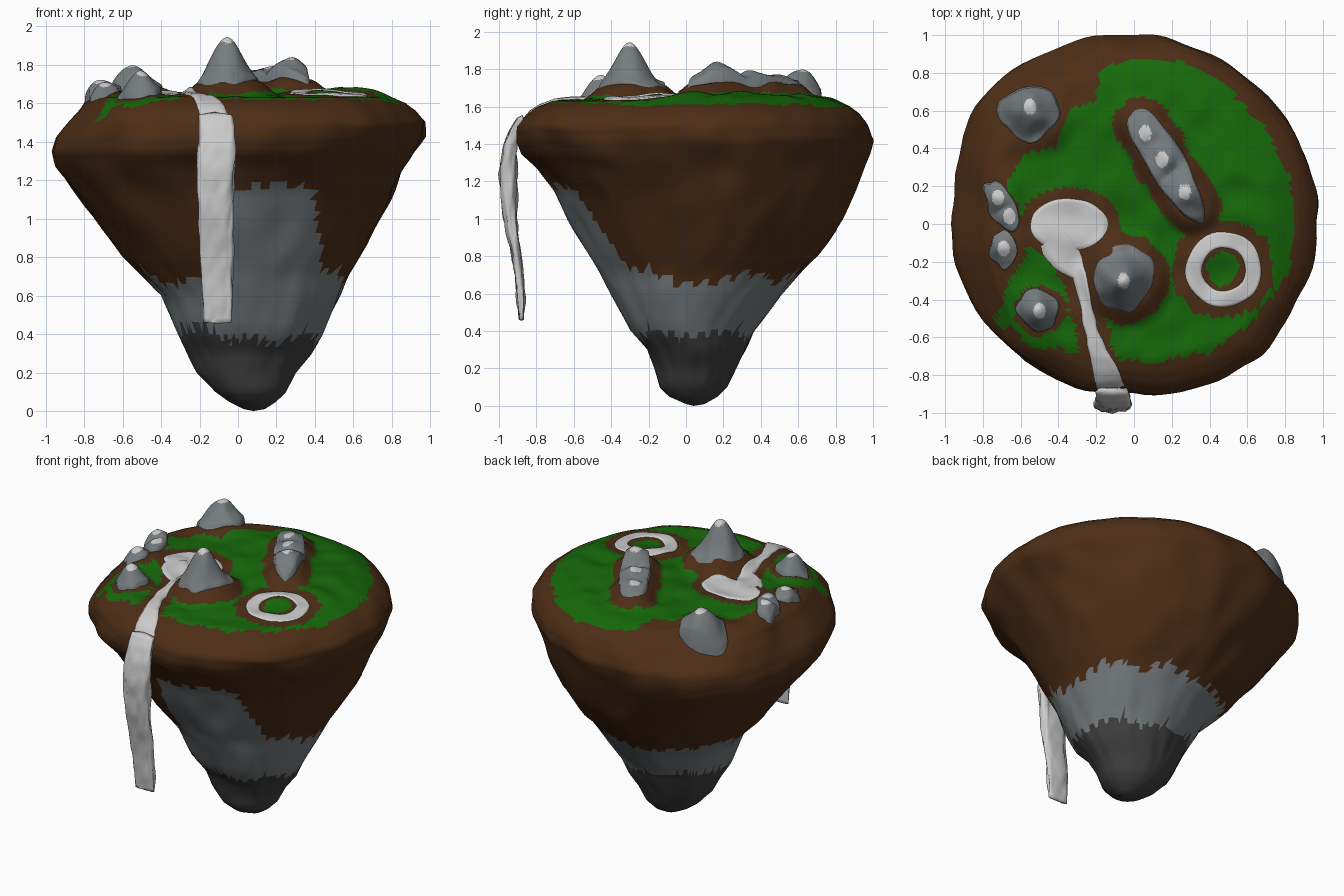
import bpy, math
from mathutils import Vector, noise
from mathutils.bvhtree import BVHTree

if "Cube" in bpy.data.objects:
    bpy.data.objects.remove(bpy.data.objects["Cube"])

def material(name, rgb):
    m = bpy.data.materials.new(name)
    m.diffuse_color = (*rgb, 1)
    m.use_nodes = True
    m.node_tree.nodes["Principled BSDF"].inputs["Base Color"].default_value = m.diffuse_color
    return m

BROWN = material("earth", (0.075, 0.027, 0.008))
GREEN = material("grass", (0.008, 0.14, 0.003))
ROCK = material("rock", (0.18, 0.2, 0.21))
DARK = material("dark_rock", (0.05, 0.05, 0.05))
SNOW = material("snow", (0.6, 0.6, 0.6))

def nz(x, y, z=0.0, f=4.0):
    return noise.noise(Vector((x * f + 3.1, y * f + 1.7, z * f + 0.4)))

def smooth(a, b, v):
    t = min(1, max(0, (v - a) / (b - a)))
    return t * t * (3 - 2 * t)

def lerp_rows(table, n):
    out = []
    for a, b in zip(table, table[1:]):
        out += [[p + (q - p) * k / n for p, q in zip(a, b)] for k in range(n)]
    return out + [list(table[-1])]

def path_dist(x, y, pts):
    p, best = Vector((x, y)), 9
    for a, b in zip(pts, pts[1:]):
        a, b = Vector(a[:2]), Vector(b[:2])
        t = min(1, max(0, (p - a).dot(b - a) / (b - a).length_squared))
        best = min(best, (p - a - (b - a) * t).length)
    return best

def inside(x, y, poly):
    hit = False
    for (x1, y1), (x2, y2) in zip(poly, poly[1:] + poly[:1]):
        if (y1 > y) != (y2 > y) and x < (x2 - x1) * (y - y1) / (y2 - y1) + x1:
            hit = not hit
    return hit

def build(name, rows, mats=(), pick=None, closed=True):
    """Skin rows of points; a row of one point becomes a pole."""
    verts, faces, start = [], [], []
    for r in rows:
        start.append(len(verts))
        verts += [tuple(p) for p in r]
    for k in range(len(rows) - 1):
        a, b, na, nb = start[k], start[k + 1], len(rows[k]), len(rows[k + 1])
        n = max(na, nb)
        for i in range(n if closed else n - 1):
            j = (i + 1) % n
            if na == 1:
                faces.append((a, b + j, b + i))
            elif nb == 1:
                faces.append((a + i, a + j, b))
            else:
                faces += [(a + i, a + j, b + j), (a + i, b + j, b + i)]
    me = bpy.data.meshes.new(name)
    me.from_pydata(verts, [], faces)
    for m in mats:
        me.materials.append(m)
    for p in me.polygons:
        p.use_smooth = True
        if pick:
            p.material_index = pick(p.center)
    ob = bpy.data.objects.new(name, me)
    bpy.context.collection.objects.link(ob)
    return ob, BVHTree.FromPolygons(verts, faces)

# Layout shared by terrain, water and peaks
RIVER = [(-0.43, -0.07, .10), (-0.36, -0.18, .085), (-0.29, -0.27, .042), (-0.26, -0.4, .032),
         (-0.23, -0.55, .037), (-0.19, -0.68, .05), (-0.15, -0.78, .07), (-0.12, -0.88, .088)]
RIDGE = [(0.04, 0.53), (0.15, 0.34), (0.31, 0.09)]
LEFT = [(-.74, .17), (-.67, .03), (-.69, -.16)]
LAWN = [(0, .87), (.25, .87), (.5, .72), (.7, .5), (.82, .25), (.85, 0), (.82, -.25), (.65, -.5),
        (.4, -.68), (.1, -.73), (-.12, -.72), (-.3, -.68), (-.55, -.65), (-.72, -.5), (-.67, -.3),
        (-.55, -.15), (-.58, 0), (-.67, .2), (-.6, .35), (-.4, .42), (-.35, .6), (-.2, .66), (-.18, .82)]

def ground(x, y, t):
    h = 0.08 * smooth(.28, .14, math.hypot(x + .05, y + .29))
    h = max(h, 0.065 * smooth(.17, .07, path_dist(x, y, RIDGE)))
    h = max(h, 0.03 * smooth(.17, .09, math.hypot(x + .5, y + .46)))
    h = max(h, 0.03 * smooth(.15, .05, path_dist(x, y, LEFT)))
    h = max(h, 0.04 * smooth(.25, .12, math.hypot(x + .54, y - .57)))
    h += 0.03 * smooth(-.2, .8, x + y)      # land rises to the back right
    return 1.63 + 0.015 * (1 - t ** 3) + (h + .025 * nz(x, y, f=7)) * (1 - t ** 12)

def terrain(c):
    x, y, z = c
    if z > 1.5:
        j = nz(x, y, z, 14)
        ring = math.hypot(x - .47, y + .24)
        if ring < .085 + .02 * j:
            return 1
        j *= 0.025
        bare = (ring < .265 + j or path_dist(x, y, RIVER) < .085 + j
                or math.hypot(x + .05, y + .29) < .235 + j or path_dist(x, y, RIDGE) < .15 + j
                or math.hypot(x + .5, y + .46) < .135 + j
                or math.hypot((x + .34) / .265, y / .195) < 1 + 3 * j)
        return 1 if not bare and inside(x + j, y + j, LAWN) else 0
    j = abs((math.atan2(y, x) * 5.5) % 1 - .5) + .8 * nz(x, y, 0, 5) - .25
    if z < .39 + .1 * j:
        return 3
    top = 1.17 if y < 0 and -.16 < x < .42 - .1 * (z - .9) else .69
    return 2 if z < top + .1 * j else 0

# Island: z, left, right, front, back
N = 112
SIDES = [(.01, .03, .14, 0, .1), (.05, -.05, .2, -.09, .17), (.1, -.12, .25, -.14, .22),
         (.2, -.21, .3, -.17, .27), (.3, -.26, .38, -.21, .32), (.4, -.31, .44, -.3, .36),
         (.6, -.4, .54, -.4, .51), (.7, -.5, .58, -.45, .6), (.8, -.6, .63, -.51, .7),
         (1, -.75, .74, -.62, .83), (1.15, -.86, .81, -.69, .9), (1.27, -.94, .87, -.79, .95),
         (1.35, -.96, .92, -.88, .98), (1.42, -.94, .96, -.91, 1.0), (1.5, -.88, .965, -.91, .97),
         (1.56, -.83, .92, -.86, .93), (1.6, -.8, .87, -.8, .88), (1.63, -.75, .8, -.72, .82)]
rows = [[(.08, .04, 0)]]
for z, l, r, f, b in lerp_rows(SIDES, 3):
    row = []
    for i in range(N):
        a = math.tau * i / N
        c, s = math.cos(a), math.sin(a)
        k = 1 + (.025 * nz(c, s, z, 2.2) + .03 * nz(c, s, z, 5)) * smooth(0, .3, z)
        # fuller corners high up, most of all at the back left
        corner = max(0, -math.sin(2 * a)) ** 1.5 if s > 0 else .4 * abs(math.sin(2 * a))
        k += .06 * corner * smooth(.9, 1.3, z)
        row.append(((l + r) / 2 + (r - l) / 2 * c * k, (f + b) / 2 + (b - f) / 2 * s * k,
                    z + .02 * nz(c, s, z, 3) * smooth(0, .3, z) * smooth(1.63, 1.5, z)))
    rows.append(row)
rim, M = rows[-1], 38
for k in range(1, M):
    t = 1 - k / M
    pts = [(.02 + (p[0] - .02) * t, .03 + (p[1] - .03) * t) for p in rim]
    rows.append([(x, y, ground(x, y, t)) for x, y in pts])
rows.append([(.02, .03, ground(.02, .03, 0))])
island, tree = build("island", rows, (BROWN, GREEN, ROCK, DARK), terrain)

def drop(x, y):
    hit = tree.ray_cast(Vector((x, y, 3)), Vector((0, 0, -1)))[0]
    return hit.z if hit else 1.45

def oval(cx, cy, rx, ry, rot, t, n, wob):
    pts = []
    for i in range(n):
        a = math.tau * i / n
        k = t * (1 + wob * nz(math.cos(a) + cx, math.sin(a) + cy, f=1.5))
        u, v = rx * k * math.cos(a), ry * k * math.sin(a)
        pts.append((cx + u * math.cos(rot) - v * math.sin(rot), cy + u * math.sin(rot) + v * math.cos(rot)))
    return pts

# Mountains with snow on the tips; peaks are x, y, z, radius
def mountain(name, cx, cy, rx, ry, rot, peaks):
    def height(x, y):
        g = drop(x, y)
        tops = [(pz - g) * math.cos(math.pi / 2 * min(1, math.hypot(x - px, y - py) / pr)) ** 2.2
                for px, py, pz, pr in peaks]
        return g + max(tops) + .018 * nz(x, y, f=13)
    rows = []
    for k in range(17):
        t = 1 - k / 17
        rows.append([(x, y, drop(x, y) - .02 if k == 0 else height(x, y) + .006)
                     for x, y in oval(cx, cy, rx, ry, rot, t, 40, .25)])
    rows.append([(cx, cy, height(cx, cy) + .006)])
    def pick(c):
        return int(any(math.hypot((c.x - p[0]) * 1.3, c.y - p[1]) < .042 and c.z > p[2] - .04
                       for p in peaks))
    build(name, rows, (ROCK, SNOW), pick)

mountain("main_peak", -.05, -.285, .16, .18, 0, [(-.055, -.3, 1.94, .175)])
mountain("ridge", .175, .31, .335, .105, math.radians(-59),
         [(.06, .48, 1.765, .18), (.15, .34, 1.785, .21), (.27, .17, 1.825, .21)])
mountain("back_left_peak", -.55, .59, .16, .145, .2, [(-.55, .62, 1.79, .22)])
mountain("left_peak", -.7, .09, .15, .07, math.radians(-62), [(-.72, .14, 1.71, .15), (-.66, .04, 1.705, .13)])
mountain("left_small_peak", -.69, -.14, .075, .1, 0, [(-.69, -.13, 1.705, .12)])
mountain("front_left_peak", -.51, -.455, .115, .115, 0, [(-.5, -.46, 1.77, .135)])

# Lake and ring pond
def pool(name, cx, cy, rx, ry, inner):
    K = 10
    rows = []
    for k in range(K + 1):
        t = 1 - (1 - inner) * k / K
        edge = k == 0 or (k == K and inner > .05)
        rows.append([(x, y, drop(x, y) + (-.01 if edge else .008))
                     for x, y in oval(cx, cy, rx, ry, 0, t, 56, .05)])
    if inner <= .05:
        rows.append([(cx, cy, drop(cx, cy) + .008)])
    build(name, rows)

pool("lake", -.345, -.005, .215, .145, .05)
pool("ring_pond", .475, -.24, .205, .205, .54)

# River draped over the ground to the rim
rows = []
pts = lerp_rows(RIVER, 5)
for i, (x, y, w) in enumerate(pts):
    a, b = pts[max(0, i - 1)], pts[min(len(pts) - 1, i + 1)]
    d = Vector((b[0] - a[0], b[1] - a[1])).normalized()
    row = []
    for k in range(9):
        s = k / 4 - 1
        px, py = x - d.y * w * s * (1 + .3 * nz(x, y, f=12)), y + d.x * w * s
        row.append((px, py, drop(px, py) + (-.01 if abs(s) == 1 else .012)))
    rows.append(row[::-1])
build("river", rows[::-1], closed=False)

# Waterfall: z, centre x, centre y, half width, half thickness
FALL = [(.46, -.105, -.88, .072, .012), (.55, -.105, -.883, .077, .02), (.7, -.11, -.893, .08, .022),
        (.85, -.11, -.915, .085, .026), (1.0, -.115, -.94, .09, .035), (1.12, -.115, -.948, .095, .045),
        (1.28, -.115, -.95, .097, .045), (1.4, -.11, -.938, .095, .038), (1.48, -.11, -.915, .092, .028),
        (1.54, -.115, -.885, .088, .018)]
rows = [[(-.105, -.88, .455)]]
for z, cx, cy, w, th in lerp_rows(FALL, 4):
    row = []
    for i in range(24):
        a = math.tau * i / 24
        c, s = math.cos(a), math.sin(a)
        row.append((cx + w * math.copysign(abs(c) ** .6, c) * (1 + .2 * nz(c, s, z, 6)),
                    cy + th * math.copysign(abs(s) ** .8, s) * (1 + .5 * nz(c * .5, s * .3, z, 9)), z))
    rows.append(row)
rows.append([(-.12, -.875, 1.555)])
build("waterfall", rows)
